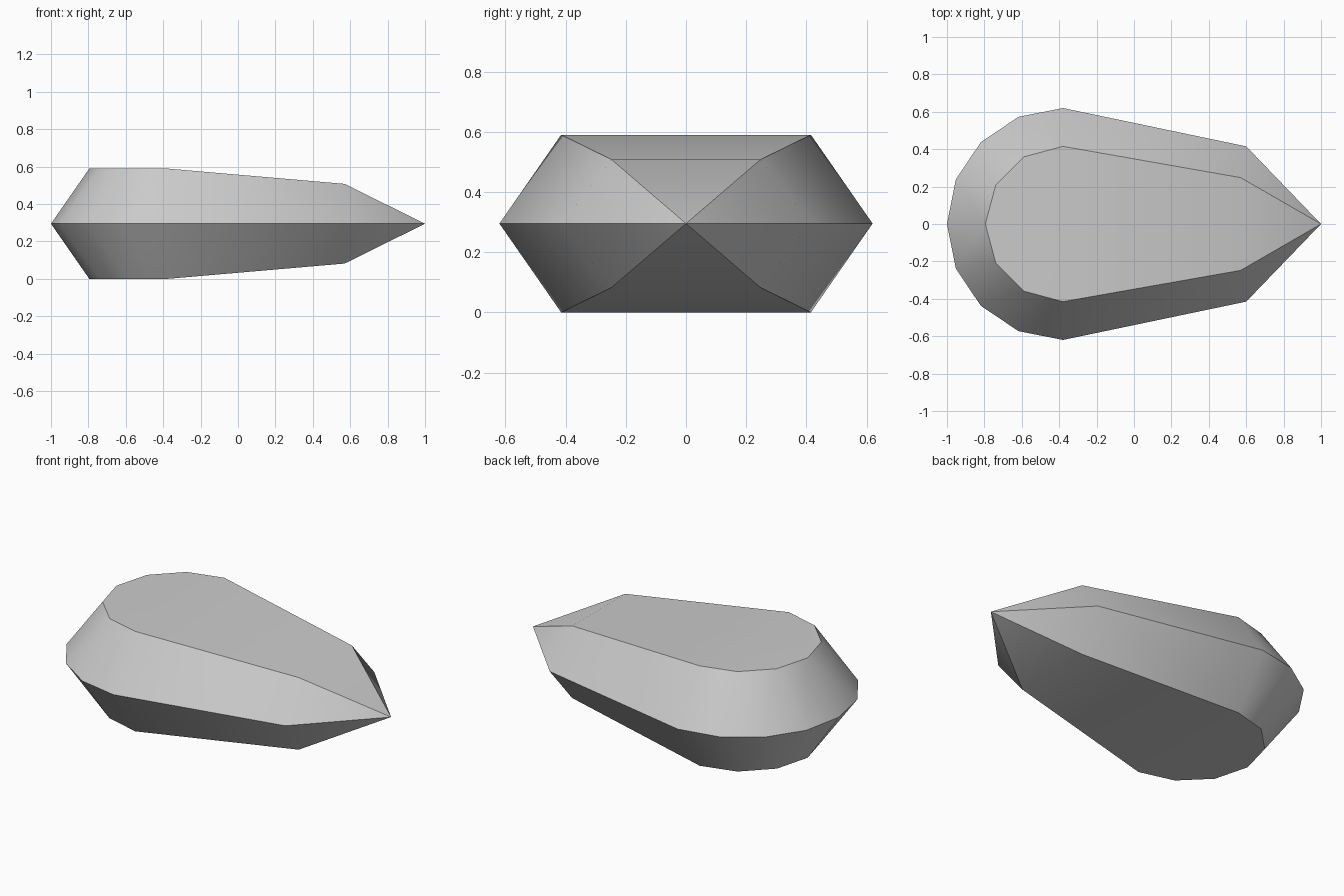
import bpy, bmesh, math

cube = bpy.data.objects.get("Cube")
if cube:
    bpy.data.objects.remove(cube, do_unlink=True)

MID = 0.295     # height of the widest outline
HALF = 0.295    # half thickness of the stone


def rear_arc(radius_x, radius_y, steps):
    """Rounded rear end, running from one flank round to the other."""
    for i in range(2 * steps + 1):
        a = math.pi / 2 * (1 + i / steps)
        yield -0.38 + radius_x * math.cos(a), radius_y * math.sin(a)


# Girdle: pointed nose, shoulders and rounded rear
points = [(1, 0, MID), (0.6, 0.415, MID), (0.6, -0.415, MID)]
points += [(x, y, MID) for x, y in rear_arc(0.62, 0.62, 4)]

# Upper and lower facets mirror each other
for side in (1, -1):
    points += [(0.57, y, MID + side * 0.213) for y in (0.248, -0.248)]
    points += [(x, y, MID + side * HALF) for x, y in rear_arc(0.415, 0.415, 3)]

# Wrap the outlines into one faceted solid
bm = bmesh.new()
for p in points:
    bm.verts.new(p)
bmesh.ops.convex_hull(bm, input=bm.verts[:])
bmesh.ops.dissolve_limit(bm, angle_limit=math.radians(1),
                         verts=bm.verts[:], edges=bm.edges[:])
bmesh.ops.recalc_face_normals(bm, faces=bm.faces[:])
mesh = bpy.data.meshes.new("pointed_stone")
bm.to_mesh(mesh)
bm.free()

stone = bpy.data.objects.new("pointed_stone", mesh)
bpy.context.collection.objects.link(stone)

# Plain grey surface
grey = bpy.data.materials.new("stone_grey")
grey.use_nodes = True
colour = (0.6, 0.6, 0.6, 1)
grey.diffuse_color = colour
grey.node_tree.nodes["Principled BSDF"].inputs["Base Color"].default_value = colour
mesh.materials.append(grey)

# Soft facets with sharp rims
bpy.ops.object.select_all(action="DESELECT")
stone.select_set(True)
bpy.context.view_layer.objects.active = stone
bpy.ops.object.shade_smooth_by_angle(angle=math.radians(30))
